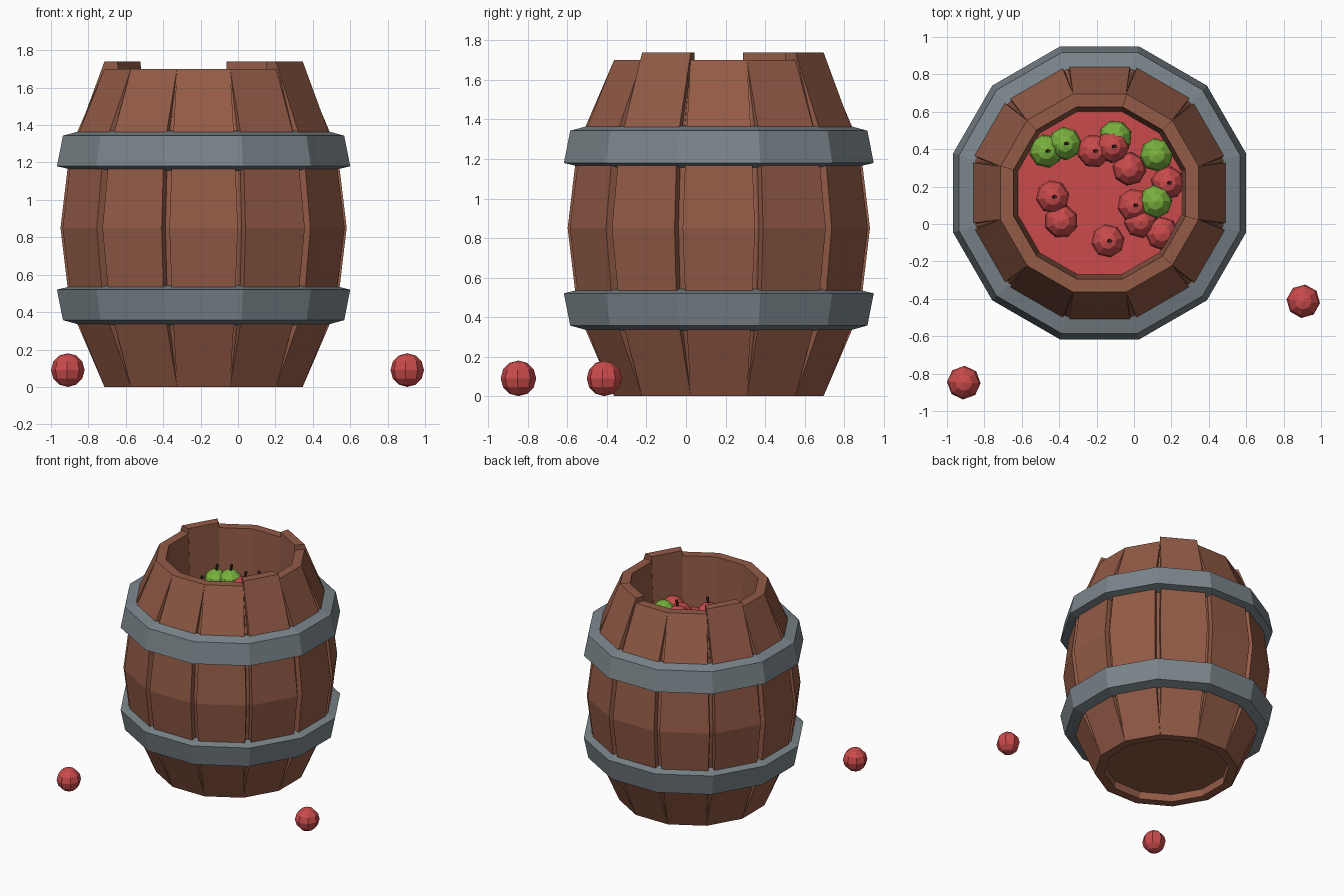
import bpy, bmesh, math, random
from mathutils import Matrix, Vector

if "Cube" in bpy.data.objects:
    bpy.data.objects.remove(bpy.data.objects["Cube"])

random.seed(4)
CX, CY, MID = -0.184, 0.166, 0.85      # barrel axis and mid height
T15 = math.tan(math.radians(15))
C15 = math.cos(math.radians(15))


def material(name, rgb):
    m = bpy.data.materials.new(name)
    lin = [((c / 255 + 0.055) / 1.055) ** 2.4 for c in rgb]
    m.diffuse_color = (*lin, 1)
    m.use_nodes = True
    m.node_tree.nodes["Principled BSDF"].inputs["Base Color"].default_value = m.diffuse_color
    return m


WOOD = material("barrel brown", (147, 91, 70))
IRON = material("hoop grey", (122, 133, 139))
RED = material("apple red", (203, 75, 76))
GREEN = material("apple green", (122, 178, 62))
STEM = material("stem brown", (66, 40, 32))


def finish(bm, name, mat, loc=(0, 0, 0)):
    bmesh.ops.remove_doubles(bm, verts=bm.verts, dist=0.0005)
    bmesh.ops.recalc_face_normals(bm, faces=bm.faces)
    me = bpy.data.meshes.new(name)
    bm.to_mesh(me)
    bm.free()
    me.materials.append(mat)
    ob = bpy.data.objects.new(name, me)
    ob.location = loc
    bpy.context.collection.objects.link(ob)
    return ob


def skin(bm, loops, closed):
    """Join equal-length vertex loops with quads; closed joins last to first."""
    n = len(loops[0])
    for i in range(len(loops) if closed else len(loops) - 1):
        a, b = loops[i], loops[(i + 1) % len(loops)]
        for j in range(n):
            k = (j + 1) % n
            bm.faces.new((a[j], a[k], b[k], b[j]))


def ring_verts(bm, apothem, z):
    return [bm.verts.new((apothem / C15 * math.cos(math.radians(15 + 30 * k)),
                          apothem / C15 * math.sin(math.radians(15 + 30 * k)), z))
            for k in range(12)]


# Staves: wedge of wall with a raised outer panel, grooves fade out at both ends
# columns: z, outer apothem, groove apothem, panel half width, inner apothem
STATIONS = [(0.0, 0.53, 0.53, 0.142, 0.46),
            (0.43, 0.715, 0.675, 0.167, 0.435),
            (0.85, 0.765, 0.725, 0.183, 0.435),
            (1.27, 0.715, 0.675, 0.167, 0.435),
            (1.70, 0.53, 0.53, 0.142, 0.46)]


def stave(angle, top):
    bm = bmesh.new()
    rot = Matrix.Rotation(math.radians(angle), 4, 'Z')
    loops = []
    for z, ro, rg, hw, ri in STATIONS:
        z = top if z == 1.70 else z
        half = [(ri, ri * T15), (rg, rg * T15), (rg, hw), (ro, hw)]
        section = half + [(r, -t) for r, t in reversed(half)]
        loops.append([bm.verts.new(rot @ Vector((r, t, z))) for r, t in section])
    skin(bm, loops, False)
    bm.faces.new(loops[0])
    bm.faces.new(loops[-1])
    finish(bm, f"stave_{angle}", WOOD, (CX, CY, 0))


for a in range(0, 360, 30):
    stave(a, 1.74 if a in (60, 150, 330) else 1.70)

# Iron hoops, mirrored about the barrel's middle
HOOP = [(0.784, 1.18), (0.752, 1.343), (0.66, 1.368), (0.66, 1.15)]
for name, flip in (("upper_hoop", False), ("lower_hoop", True)):
    bm = bmesh.new()
    skin(bm, [ring_verts(bm, r, 2 * MID - z if flip else z) for r, z in HOOP], True)
    finish(bm, name, IRON, (CX, CY, 0))


# Barrel floor and the flat red layer beneath the loose apples
def disc(name, apothem, z0, z1, mat):
    bm = bmesh.new()
    loops = [ring_verts(bm, apothem, z) for z in (z0, z1)]
    skin(bm, loops, False)
    for l in loops:
        bm.faces.new(l)
    finish(bm, name, mat, (CX, CY, 0))


disc("barrel_floor", 0.46, 0.06, 0.10, WOOD)
disc("apple_layer", 0.44, 1.26, 1.30, RED)


# Apples
def apple(name, x, y, z, mat, stem):
    bm = bmesh.new()
    bmesh.ops.create_uvsphere(bm, u_segments=8, v_segments=6, radius=0.09)
    ob = finish(bm, name, mat, (x, y, z))
    ob.rotation_euler = (0, 0, random.uniform(0, 0.8))
    if stem:
        bm = bmesh.new()
        bmesh.ops.create_cone(bm, cap_ends=True, segments=5,
                              radius1=0.008, radius2=0.011, depth=0.06)
        s = finish(bm, name + "_stem", STEM, (x + 0.008, y, z + 0.105))
        s.rotation_euler = (0, 0.2, 0)


PILE = [(-.47, .39, 1.33, GREEN, 1), (-.37, .43, 1.34, GREEN, 1),
        (-.10, .465, 1.33, GREEN, 0), (.12, .37, 1.35, GREEN, 0),
        (.115, .12, 1.37, GREEN, 0), (-.215, .39, 1.34, RED, 1),
        (-.115, .415, 1.36, RED, 1), (-.025, .295, 1.32, RED, 0),
        (.18, .22, 1.33, RED, 1), (-.435, .145, 1.34, RED, 1),
        (-.39, .015, 1.32, RED, 0), (0, .10, 1.35, RED, 1),
        (.035, .015, 1.33, RED, 0), (.15, -.05, 1.33, RED, 0),
        (-.14, -.09, 1.34, RED, 1)]
for i, p in enumerate(PILE):
    apple(f"apple_{i + 1}", *p)

# Two apples lying on the ground
apple("ground_apple_left", -0.91, -0.848, 0.09, RED, 0)
apple("ground_apple_right", 0.905, -0.413, 0.09, RED, 0)
